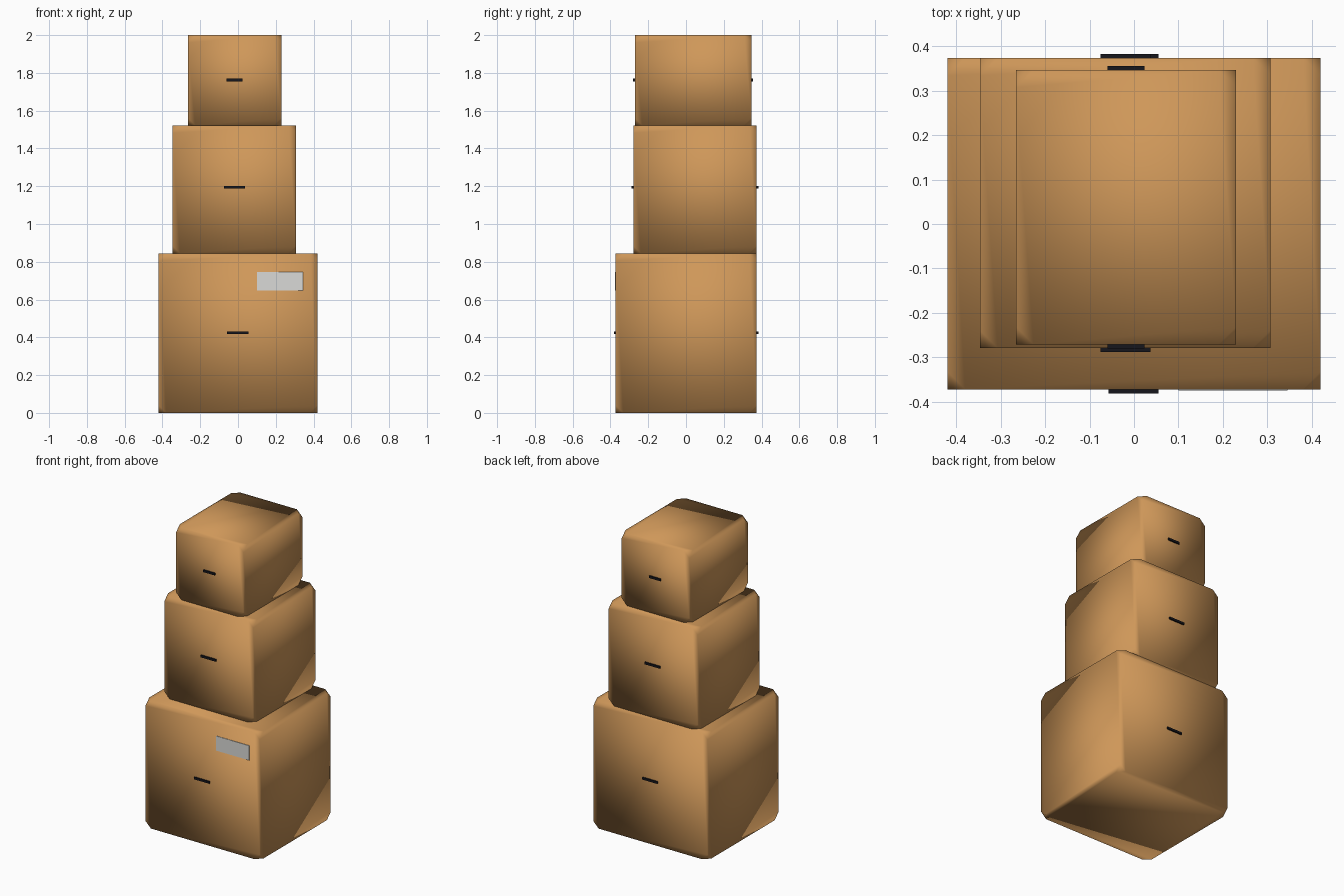
import bpy
import bmesh
from mathutils import Matrix, Vector

default = bpy.data.objects.get("Cube")
if default:
    bpy.data.objects.remove(default, do_unlink=True)


def material(name, rgb):
    mat = bpy.data.materials.new(name)
    mat.use_nodes = True
    color = (*rgb, 1.0)
    mat.diffuse_color = color
    mat.node_tree.nodes["Principled BSDF"].inputs["Base Color"].default_value = color
    return mat


cardboard = material("cardboard tan", (0.62, 0.31, 0.10))
black = material("handle black", (0.008, 0.008, 0.012))
paper = material("label grey", (0.70, 0.70, 0.68))


def block(name, low, high, mat, corner=0.0):
    """Box between two corners, optionally with its eight corners clipped."""
    low, high = Vector(low), Vector(high)
    bm = bmesh.new()
    bmesh.ops.create_cube(bm, size=1.0, matrix=Matrix.Translation((low + high) / 2)
                          @ Matrix.Diagonal((*(high - low), 1.0)))
    if corner:
        bmesh.ops.bevel(bm, geom=bm.verts[:], offset=corner, offset_type='OFFSET',
                        segments=1, affect='VERTICES')
        for face in bm.faces:
            face.smooth = True
    mesh = bpy.data.meshes.new(name)
    bm.to_mesh(mesh)
    bm.free()
    mesh.materials.append(mat)
    obj = bpy.data.objects.new(name, mesh)
    bpy.context.collection.objects.link(obj)
    return obj


# Stacked boxes: low corner, high corner, handle centre x, handle z, handle half width
boxes = {
    "bottom": ((-0.42, -0.372, 0.0), (0.42, 0.374, 0.845), -0.001, 0.424, 0.056),
    "middle": ((-0.347, -0.279, 0.845), (0.307, 0.374, 1.522), -0.019, 1.195, 0.056),
    "top": ((-0.266, -0.271, 1.522), (0.23, 0.347, 2.0), -0.018, 1.762, 0.042),
}
for name, (low, high, hx, hz, half) in boxes.items():
    block(name + "_box", low, high, cardboard, 0.04)
    # Slim hand grips on the front and back
    for side, y in (("front", low[1]), ("back", high[1])):
        block(f"{name}_{side}_handle", (hx - half, y - 0.009, hz - 0.007),
              (hx + half, y + 0.009, hz + 0.007), black)

# Paper label on the front of the lowest box
block("shipping_label", (0.10, -0.375, 0.648), (0.345, -0.371, 0.745), paper)
